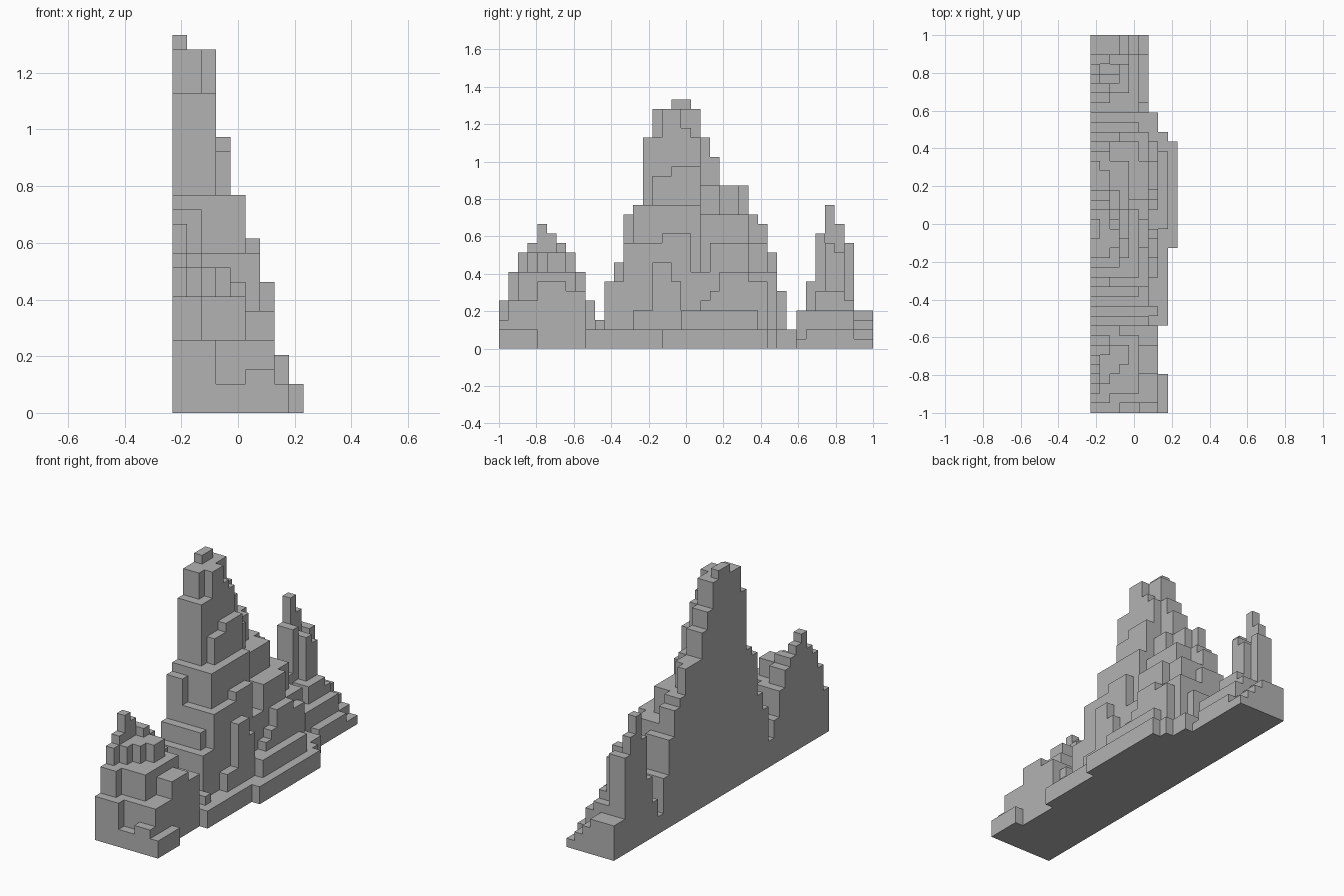
import bpy
import bmesh
from mathutils import Vector

cube = bpy.data.objects.get("Cube")
if cube:
    bpy.data.objects.remove(cube, do_unlink=True)

# The ridge is a grid of cubes: x across, y along, z up
WIDTH, LENGTH = 9, 39
CELL = 2 / LENGTH

# Skyline of the flat rear wall, from front to back
SKYLINE = [5, 8, 10, 11, 13, 12, 11, 10, 8, 5, 3, 7, 9, 14, 15, 22, 25, 25, 26, 26,
           25, 22, 20, 17, 17, 17, 14, 13, 10, 6, 2, 4, 7, 12, 15, 13, 11, 4, 4]

# Terraces: first row, last row, depth from the rear wall, height
FOOT = [(0, 3, 8, 2), (4, 8, 7, 2), (9, 16, 8, 2), (17, 27, 9, 2),
        (28, 28, 8, 2), (29, 30, 7, 2), (31, 38, 6, 1)]

FRONT_PEAK = [(0, 0, 3, 5), (1, 3, 7, 5), (4, 6, 7, 7), (7, 8, 7, 6),
              (1, 1, 2, 8), (2, 7, 5, 8), (8, 8, 3, 8), (3, 3, 2, 10),
              (4, 4, 3, 10), (5, 6, 4, 10), (6, 6, 2, 11), (7, 7, 2, 10),
              (9, 9, 6, 5), (10, 10, 7, 3)]

MAIN_PEAK = [(11, 13, 6, 7), (12, 12, 5, 9), (14, 15, 7, 4), (13, 16, 6, 11),
             (13, 13, 2, 14), (14, 20, 5, 15), (15, 20, 3, 22),
             (16, 17, 4, 18), (18, 20, 4, 19), (16, 20, 2, 25),
             (17, 18, 3, 25), (19, 19, 3, 23), (17, 19, 6, 12),
             (16, 17, 7, 9), (18, 18, 7, 7), (19, 26, 8, 4)]

SHOULDER = [(21, 21, 2, 22), (22, 22, 2, 20), (21, 22, 3, 17), (23, 24, 2, 17),
            (21, 25, 4, 14), (20, 21, 6, 8), (22, 25, 6, 11), (26, 27, 5, 11),
            (26, 27, 6, 8), (26, 26, 2, 14), (27, 27, 2, 13), (21, 21, 7, 5),
            (22, 22, 7, 6), (23, 25, 7, 8), (26, 27, 7, 7), (28, 28, 3, 10),
            (28, 28, 6, 8), (29, 29, 5, 6)]

BACK_PEAK = [(32, 36, 6, 2), (31, 36, 5, 4), (37, 38, 5, 2), (37, 38, 4, 3),
             (37, 38, 3, 4), (32, 32, 2, 7), (33, 35, 4, 6), (36, 36, 4, 5),
             (33, 33, 2, 12), (34, 34, 3, 11), (35, 35, 3, 10), (36, 36, 2, 11)]

height = [[0] * LENGTH for _ in range(WIDTH)]
height[0] = list(SKYLINE)


def raise_block(first, last, depth, top, start=0):
    for i in range(start, depth):
        for j in range(first, last + 1):
            height[i][j] = max(height[i][j], min(top, SKYLINE[j]))


for group in (FOOT, FRONT_PEAK, MAIN_PEAK, SHOULDER, BACK_PEAK):
    for block in group:
        raise_block(*block)
# Low step beside the notch in the front end
raise_block(0, 0, 7, 3, start=5)


def solid(i, j, k):
    inside = 0 <= i < WIDTH and 0 <= j < LENGTH
    return inside and 0 <= k < height[i][j]


# Build the exposed cube faces, then merge the coplanar ones
bm = bmesh.new()
origin = Vector((-WIDTH / 2, -LENGTH / 2, 0))
for i in range(WIDTH):
    for j in range(LENGTH):
        for k in range(height[i][j]):
            centre = origin + Vector((i + 0.5, j + 0.5, k + 0.5))
            for axis in range(3):
                for sign in (-1, 1):
                    n = Vector((0, 0, 0))
                    n[axis] = sign
                    if solid(i + int(n.x), j + int(n.y), k + int(n.z)):
                        continue
                    u = Vector((0, 0, 0))
                    u[(axis + 1) % 3] = 1
                    w = n.cross(u)
                    corners = (-u - w, u - w, u + w, w - u)
                    bm.faces.new([bm.verts.new((centre + (n + c) / 2) * CELL)
                                  for c in corners])
bmesh.ops.remove_doubles(bm, verts=bm.verts, dist=CELL / 100)
bmesh.ops.dissolve_limit(bm, angle_limit=0.01, verts=bm.verts, edges=bm.edges)

mesh = bpy.data.meshes.new("mountain_ridge")
bm.to_mesh(mesh)
bm.free()
ridge = bpy.data.objects.new("mountain_ridge", mesh)
bpy.context.collection.objects.link(ridge)

# Plain grey stone
stone = bpy.data.materials.new("grey_stone")
stone.use_nodes = True
colour = (0.45, 0.45, 0.45, 1)
stone.diffuse_color = colour
stone.node_tree.nodes["Principled BSDF"].inputs["Base Color"].default_value = colour
mesh.materials.append(stone)
